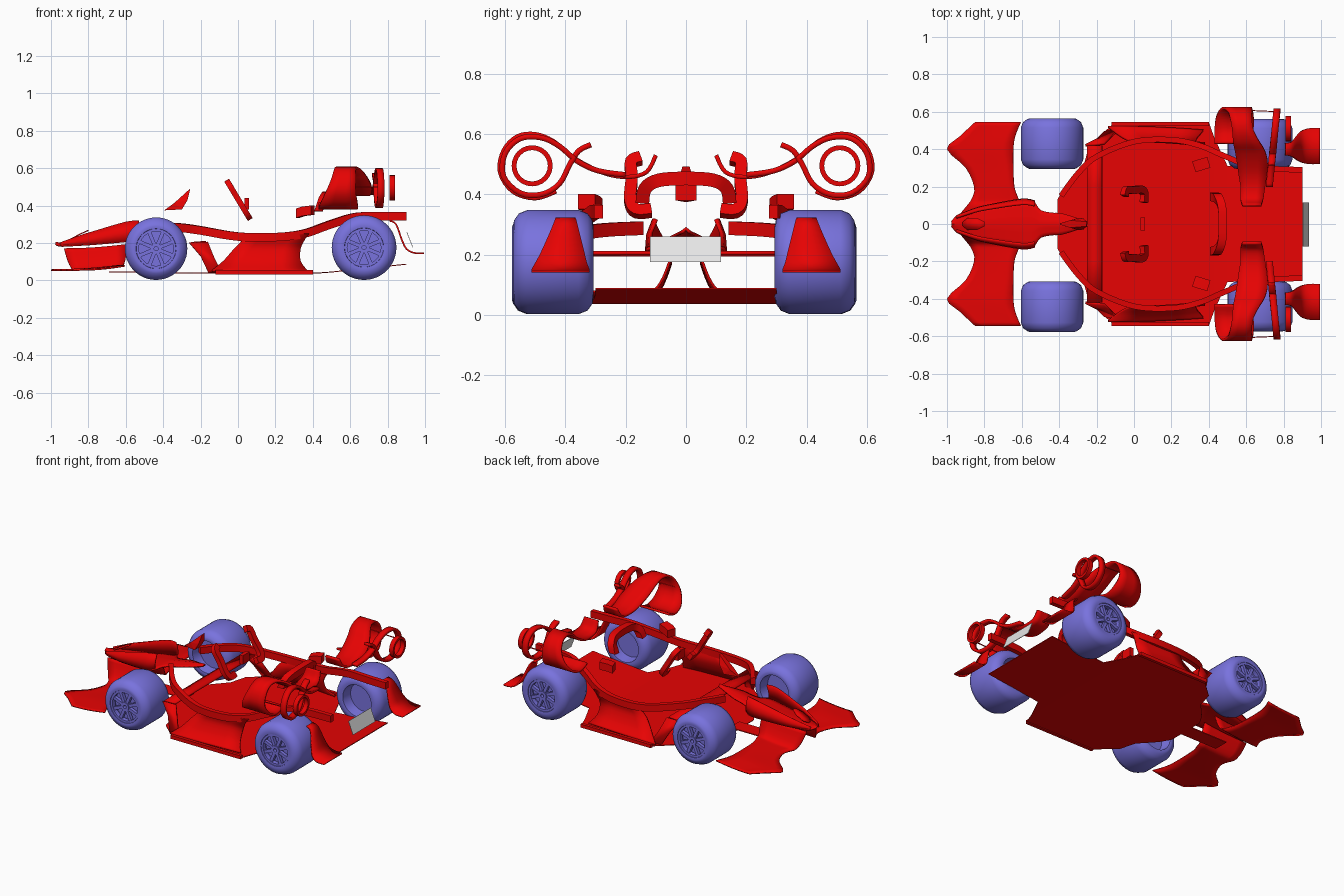
import bpy, bmesh, math
from mathutils import Vector as V

if "Cube" in bpy.data.objects:
    bpy.data.objects.remove(bpy.data.objects["Cube"])


def material(name, rgb):
    m = bpy.data.materials.new(name)
    m.diffuse_color = (*rgb, 1)
    m.use_nodes = True
    m.node_tree.nodes["Principled BSDF"].inputs["Base Color"].default_value = m.diffuse_color
    return m


RED = material("red paint", (0.80, 0.001, 0.001))
BLUE = material("violet wheel", (0.19, 0.17, 0.73))
GREY = material("light grey", (0.80, 0.80, 0.80))


def make(name, verts, faces, mat=RED, mirror=True, thick=0, smooth=True, off=0):
    me = bpy.data.meshes.new(name)
    me.from_pydata([tuple(v) for v in verts], [], faces)
    bm = bmesh.new()
    bm.from_mesh(me)
    bmesh.ops.remove_doubles(bm, verts=bm.verts, dist=1e-5)
    bmesh.ops.recalc_face_normals(bm, faces=bm.faces)
    bm.to_mesh(me)
    bm.free()
    ob = bpy.data.objects.new(name, me)
    bpy.context.collection.objects.link(ob)
    me.materials.append(mat)
    if smooth:
        me.shade_smooth()
        me.set_sharp_from_angle(angle=math.radians(35))
    if thick:
        s = ob.modifiers.new("thickness", "SOLIDIFY")
        s.thickness, s.offset = thick, off
    if mirror:
        ob.modifiers.new("mirror", "MIRROR").use_axis = (False, True, False)
    return ob


def smooth_path(pts, n=5):
    # Catmull-Rom through points of any dimension
    P = [pts[0]] + list(pts) + [pts[-1]]
    out = []
    for i in range(1, len(P) - 2):
        for k in range(n):
            t = k / n
            out.append([0.5 * (2*b + (c-a)*t + (2*a-5*b+4*c-d)*t*t + (3*b-a-3*c+d)*t**3)
                        for a, b, c, d in zip(P[i-1], P[i], P[i+1], P[i+2])])
    return out + [list(pts[-1])]


def sheet(name, rows, thick=0.008, **kw):
    n = len(rows[0])
    faces = [(i*n+j, i*n+j+1, (i+1)*n+j+1, (i+1)*n+j)
             for i in range(len(rows)-1) for j in range(n-1)]
    return make(name, [p for r in rows for p in r], faces, thick=thick, **kw)


def bar(name, pts, w, h, up=(0, 0, 1), closed=False, **kw):
    # rectangular section swept along a path
    pts = [V(p) for p in pts]
    n, up, verts = len(pts), V(up), []
    for i, p in enumerate(pts):
        a, b = (pts[i-1], pts[(i+1) % n]) if closed else (pts[max(i-1, 0)], pts[min(i+1, n-1)])
        side = (b - a).cross(up).normalized()
        verts += [p + side*w/2*sx + up*h/2*sz for sx, sz in ((-1, -1), (1, -1), (1, 1), (-1, 1))]
    faces = [(i*4+j, i*4+(j+1) % 4, (i+1) % n*4+(j+1) % 4, (i+1) % n*4+j)
             for i in range(n if closed else n-1) for j in range(4)]
    if not closed:
        faces += [(3, 2, 1, 0), tuple(n*4-4+j for j in range(4))]
    return make(name, verts, faces, **kw)


def box(name, x0, x1, y0, y1, z0, z1, **kw):
    ym = (y0 + y1) / 2
    return bar(name, [(x0, ym, (z0+z1)/2), (x1, ym, (z0+z1)/2)], y1-y0, z1-z0, smooth=False, **kw)


# ---- wheels
def wheel(name, x, y, r, w, rim, out):
    h, seg, verts, faces = w/2, 48, [], []
    prof = [(0, h-.05), (rim-.006, h-.05), (rim, h-.002), (rim+.014, h), (r-.035, h-.004), (r-.012, h-.02), (r, h-.05),
            (r, -h+.05), (r-.012, -h+.02), (r-.035, -h+.004), (rim+.014, -h), (rim, -h+.002), (rim-.01, -h+.07), (0, -h+.07)]
    for i in range(seg):
        a = 2*math.pi*i/seg
        verts += [(x+q*math.cos(a), y+out*t, r+.003+q*math.sin(a)) for q, t in prof]
    n = len(prof)
    for i in range(seg):
        k = (i+1) % seg
        faces += [(i*n+j, i*n+j+1, k*n+j+1, k*n+j) for j in range(n-1)]
    make(name + "_tyre", verts, faces, BLUE, False)
    yo, zc = y + out*(h-.02), r+.003
    circle = lambda q: [(x+q*math.cos(2*math.pi*i/32), yo, zc+q*math.sin(2*math.pi*i/32)) for i in range(32)]
    bar(name + "_rim_ring", circle(rim-.008), .014, .03, (0, 1, 0), True, mat=BLUE, mirror=False)
    bar(name + "_hub", circle(.02), .018, .034, (0, 1, 0), True, mat=BLUE, mirror=False)
    for i in range(8):
        a = 2*math.pi*(i+.5)/8
        bar(name + "_spoke", [(x+q*math.cos(a), yo, zc+q*math.sin(a)) for q in (.02, rim-.012)],
            .02, .022, (0, 1, 0), mat=BLUE, mirror=False, smooth=False)


for s, side in ((1, "left"), (-1, "right")):
    wheel("front_" + side, -.438, -.006+s*.436, .167, .27, .107, s)
    wheel("rear_" + side, .674, -.006+s*.434, .173, .268, .105, s)

# ---- floor, with the rear sweeping up
rows = [(-.41, .13), (-.37, .2), (-.27, .31), (-.24, .42), (-.1, .545), (.4, .545), (.43, .46),
        (.5, .31), (.7, .302), (.9, .3)]
sheet("floor", [[(x, y*k/4, .04 + .047*max(0, (x-.45)/.45)) for k in range(-4, 5)] for x, y in rows],
      .005, mirror=False, smooth=False)
box("keel", -.69, -.36, -.05, .05, .042, .048, mirror=False)

# ---- front wing: flat outside, rising to the nose at its root
plan = [(.05, -.93, -.6), (.075, -.91, -.6), (.1, -.89, -.61), (.14, -.865, -.62), (.2, -.855, -.64),
        (.3, -.9, -.645), (.4, -1, -.645), (.47, -.93, -.635), (.545, -.85, -.605)]
rows = []
for y, a, b in smooth_path(plan, 3):
    root = max(0, 1-(y-.05)/.07)**2
    rows.append([(a+(b-a)*t/6, y, .056 + .022*(t/6)**2 + .115*root) for t in range(7)])
sheet("front_wing", rows, .008)

# ---- nose deck, rails and insert
nose = [(-.975, .012, .19), (-.94, .05, .185), (-.85, .08, .19), (-.77, .1, .195), (-.6, .13, .21), (-.54, .125, .22),
        (-.5, .075, .232), (-.44, .06, .243), (-.38, .055, .255), (-.25, .012, .275)]
sheet("nose_deck", [[(x, w*k/3, z+.012*(1-abs(k)/3)) for k in range(-3, 4)] for x, w, z in smooth_path(nose, 4)],
      .01, mirror=False)
rail = [(-.95, .04, .185, .2), (-.85, .08, .19, .237), (-.77, .1, .195, .262), (-.6, .13, .21, .312), (-.53, .12, .23, .318)]
sheet("nose_rail", [[(x, w, a), (x, w*.97, (a+b)/2), (x, w*.82, b)] for x, w, a, b in smooth_path(rail, 4)], .012)
sheet("nose_insert", [[(x, -w, z), (x, w, z)] for x, w, z in
                      ((-.915, .01, .212), (-.89, .032, .224), (-.84, .032, .25), (-.8, .012, .268))], .006, mirror=False)

# ---- shoulder rail running from cockpit front to the tail
path = [(-.39, .15, .288), (-.3, .27, .282), (-.2, .36, .268), (0, .44, .235), (.2, .45, .232), (.35, .42, .25),
        (.48, .365, .295), (.62, .31, .338), (.75, .295, .343), (.9, .29, .343)]
bar("shoulder_rail", smooth_path(path), .03, .045)

# ---- side pod panel, leading strut and cross brace
pod = [(.05, -.14, .37, .52), (.1, -.08, .335, .475), (.17, -.02, .335, .445), (.225, .03, .36, .45), (.25, .02, .38, .45)]
sheet("side_pod", [[(a+(b-a)*t/4, y-.02*(t/4)**2, z) for t in range(5)] for z, a, b, y in smooth_path(pod, 4)], .014)
sheet("pod_strut", [[(-.26, .42, .2), (-.16, .43, .205)], [(-.2, .45, .13), (-.13, .46, .13)],
                    [(-.16, .49, .045), (-.09, .5, .045)]], .014)
sheet("cross_brace", [[(-.25, y, .2), (-.17, y, .206)] for y in (-.42, -.2, 0, .2, .42)], .012, mirror=False)
box("sill", -.12, .4, .525, .545, .032, .055)

# ---- windscreen fin
fin = [(-.395, .375, .004), (-.34, .415, .02), (-.255, .492, .012), (-.27, .43, .03), (-.3, .38, .032)]
make("windscreen_fin", [(x, s*w, z) for s in (-1, 1) for x, z, w in fin],
     [(0, 1, 4), (1, 2, 3), (1, 3, 4), (5, 9, 6), (6, 8, 7), (6, 9, 8)]
     + [(i, (i+1) % 5, (i+1) % 5+5, i+5) for i in range(5)], mirror=False, smooth=False)

# ---- steering yoke, tilted
tilt = lambda y, z: (.06-(z-.335)*.6, y, z)
grip = smooth_path([(.15, .52), (.182, .505), (.18, .45), (.185, .38), (.165, .345), (.115, .347)], 4)
bar("yoke_grip", [tilt(*p) for p in grip], .04, .03, V((.85, 0, .52)))
box("yoke_hub", .035, .06, -.035, .035, .38, .44, mirror=False)

# ---- headrest arch and shoulder pads
arch = [(.43, -.145, .37), (.45, -.135, .42), (.47, -.09, .447), (.475, 0, .453), (.47, .09, .447), (.45, .135, .42), (.43, .145, .37)]
bar("headrest", smooth_path(arch, 4), .045, .045, V((1, 0, 0)), mirror=False)
pad = [(.32, .305, .36), (.35, .315, .37), (.40, .33, .376)]
bar("shoulder_pad", pad, .06, .05)

# ---- rear scroll wings: y, z, front x, rear x
scroll = [(.43, .41, .43, .64), (.5, .387, .43, .64), (.575, .41, .44, .64), (.617, .475, .47, .63),
          (.605, .545, .5, .63), (.56, .592, .515, .63), (.5, .6, .525, .64), (.44, .577, .53, .67),
          (.39, .535, .54, .7), (.33, .497, .55, .715), (.26, .467, .56, .71), (.19, .458, .57, .7),
          (.13, .475, .57, .69), (.1, .53, .58, .68)]
rows = [[(a+(b-a)*t/3, y, z) for t in range(4)] for y, z, a, b in smooth_path(scroll, 4)]
sheet("rear_scroll_wing", rows, .014)
hoop = [(.315, .565), (.355, .545), (.385, .5), (.42, .435), (.48, .4), (.55, .405), (.605, .46), (.6, .535),
        (.55, .585), (.48, .588), (.42, .56), (.36, .51), (.29, .478), (.2, .465)]
sheet("rear_scroll_hoop", [[(.685+.1*y, y, z), (.722+.1*y, y, z)] for y, z in smooth_path(hoop, 4)], .018)
bar("scroll_stay", [(.5, .612, .5), (.78, .6, .5)], .005, .005)
ring = [(.825, .51+.06*math.cos(i*math.pi/12), .495+.06*math.sin(i*math.pi/12)) for i in range(24)]
bar("tail_light_ring", ring, .016, .03, (1, 0, 0), True)

# ---- rear winglets and leaning number plate
wl = [(.81, .32, .367, .432), (.845, .3, .36, .44), (.875, .22, .34, .475), (.9, .17, .328, .5),
      (.94, .148, .32, .512), (.995, .145, .32, .512)]
sheet("rear_winglet", [[(x, a, z), (x, (a+b)/2, z), (x, b, z)] for x, z, a, b in smooth_path(wl, 4)], .009)
sheet("rear_plate", [[(.935, y, .176), (.902, y, .26)] for y in (-.12, .116)], .003, mat=GREY, mirror=False, smooth=False)
